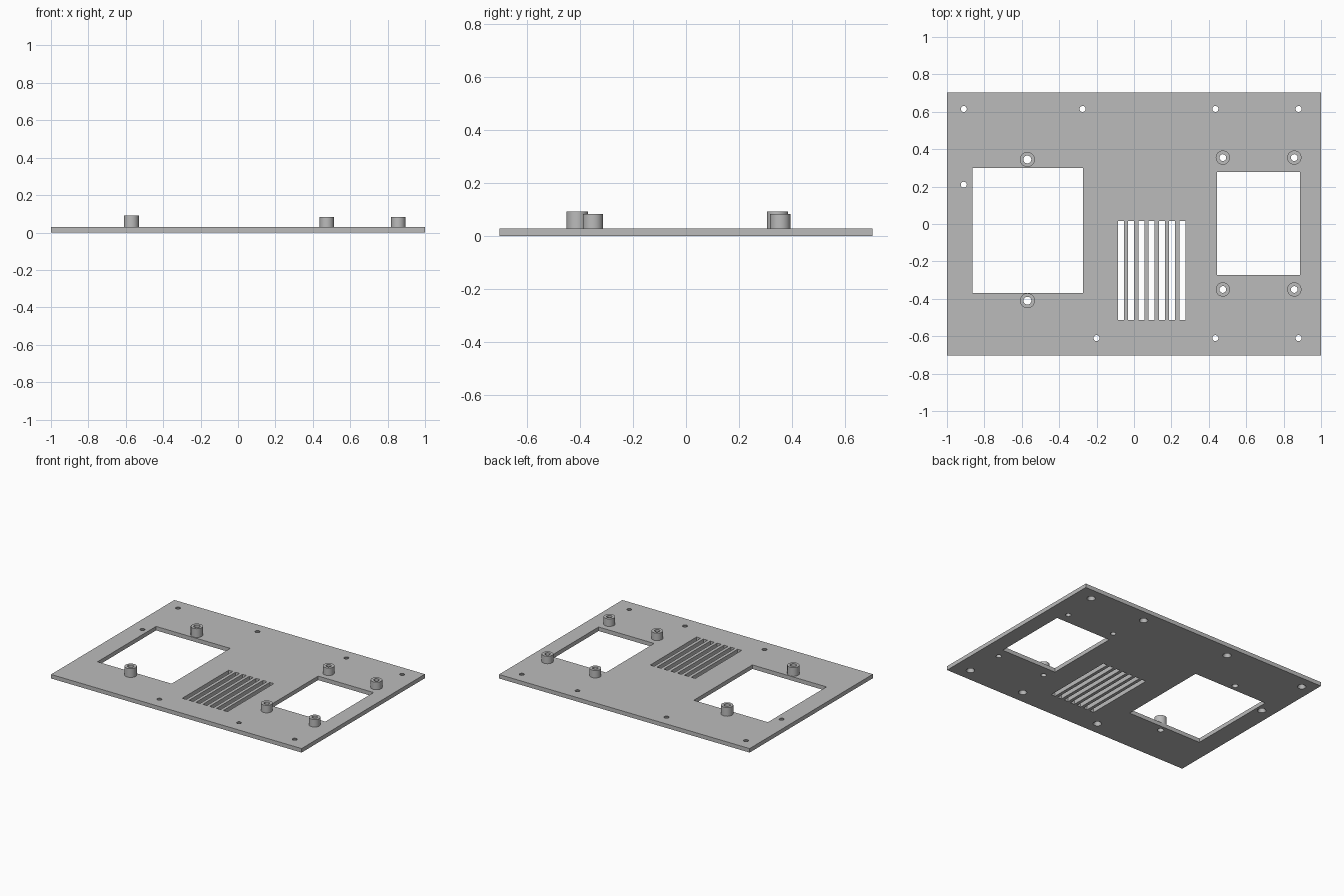
import bpy, bmesh, math
from mathutils import Matrix

if "Cube" in bpy.data.objects:
    bpy.data.objects.remove(bpy.data.objects["Cube"])

T = 0.029            # plate thickness
SEG = 32

grey = bpy.data.materials.new("grey plastic")
grey.diffuse_color = (0.5, 0.5, 0.5, 1)
grey.use_nodes = True
grey.node_tree.nodes["Principled BSDF"].inputs["Base Color"].default_value = grey.diffuse_color


def finish(name, bm):
    bmesh.ops.recalc_face_normals(bm, faces=bm.faces)
    me = bpy.data.meshes.new(name)
    bm.to_mesh(me)
    bm.free()
    me.materials.append(grey)
    ob = bpy.data.objects.new(name, me)
    bpy.context.collection.objects.link(ob)
    return ob


def box(bm, x0, x1, y0, y1, z0, z1):
    m = Matrix.Translation(((x0 + x1) / 2, (y0 + y1) / 2, (z0 + z1) / 2))
    bmesh.ops.create_cube(bm, size=1, matrix=m @ Matrix.Diagonal((x1 - x0, y1 - y0, z1 - z0, 1)))


def cone(bm, x, y, r0, r1, z0, z1):
    bmesh.ops.create_cone(bm, cap_ends=True, segments=SEG, radius1=r0, radius2=r1, depth=z1 - z0,
                          matrix=Matrix.Translation((x, y, (z0 + z1) / 2)))


def smooth(ob):
    bpy.ops.object.select_all(action='DESELECT')
    ob.select_set(True)
    bpy.context.view_layer.objects.active = ob
    bpy.ops.object.shade_smooth_by_angle(angle=math.radians(30))


# x, y, outer radius, hole radius, top height
standoffs = [(-0.57, y, 0.04, 0.021, 0.092) for y in (0.345, -0.41)]
standoffs += [(x, y, 0.038, 0.018, 0.083) for x in (0.475, 0.857) for y in (0.355, -0.35)]
screws = [(-0.91, 0.615), (-0.275, 0.615), (0.435, 0.615), (0.88, 0.615),
          (-0.91, 0.21), (-0.20, -0.61), (0.435, -0.61), (0.88, -0.61)]

# Base plate
bm = bmesh.new()
box(bm, -1, 1, -0.703, 0.703, 0, T)
plate = finish("base_plate", bm)

# Cutter: two windows, vent slots, standoff bores, countersunk screw holes
bm = bmesh.new()
box(bm, -0.864, -0.272, -0.368, 0.30, -0.1, 0.1)
box(bm, 0.445, 0.888, -0.272, 0.278, -0.1, 0.1)
for i in range(7):
    x = -0.086 + i * 0.0547
    box(bm, x, x + 0.032, -0.512, 0.017, -0.1, 0.1)
for x, y, ro, ri, top in standoffs:
    cone(bm, x, y, ri, ri, -0.1, 0.1)
for x, y in screws:
    slope = (0.028 - 0.016) / T
    cone(bm, x, y, 0.028 + slope * 0.01, 0.016 - slope * 0.01, -0.01, T + 0.01)
cutter = finish("hole_cutter", bm)

mod = plate.modifiers.new("holes", 'BOOLEAN')
mod.object = cutter
mod.operation = 'DIFFERENCE'
mod.solver = 'EXACT'
bpy.context.view_layer.objects.active = plate
bpy.ops.object.modifier_apply(modifier=mod.name)
bpy.data.objects.remove(cutter)
smooth(plate)

# Hollow standoffs, open at the bottom where they meet the plate
for n, (x, y, ro, ri, top) in enumerate(standoffs):
    bm = bmesh.new()
    rings = []
    for r, z in ((ro, T), (ro, top), (ri, top), (ri, T)):
        rings.append([bm.verts.new((x + r * math.cos(a), y + r * math.sin(a), z))
                      for a in (2 * math.pi * k / SEG for k in range(SEG))])
    for a, b in zip(rings, rings[1:]):
        for k in range(SEG):
            j = (k + 1) % SEG
            bm.faces.new((a[k], a[j], b[j], b[k]))
    smooth(finish(f"standoff_{n + 1}", bm))
